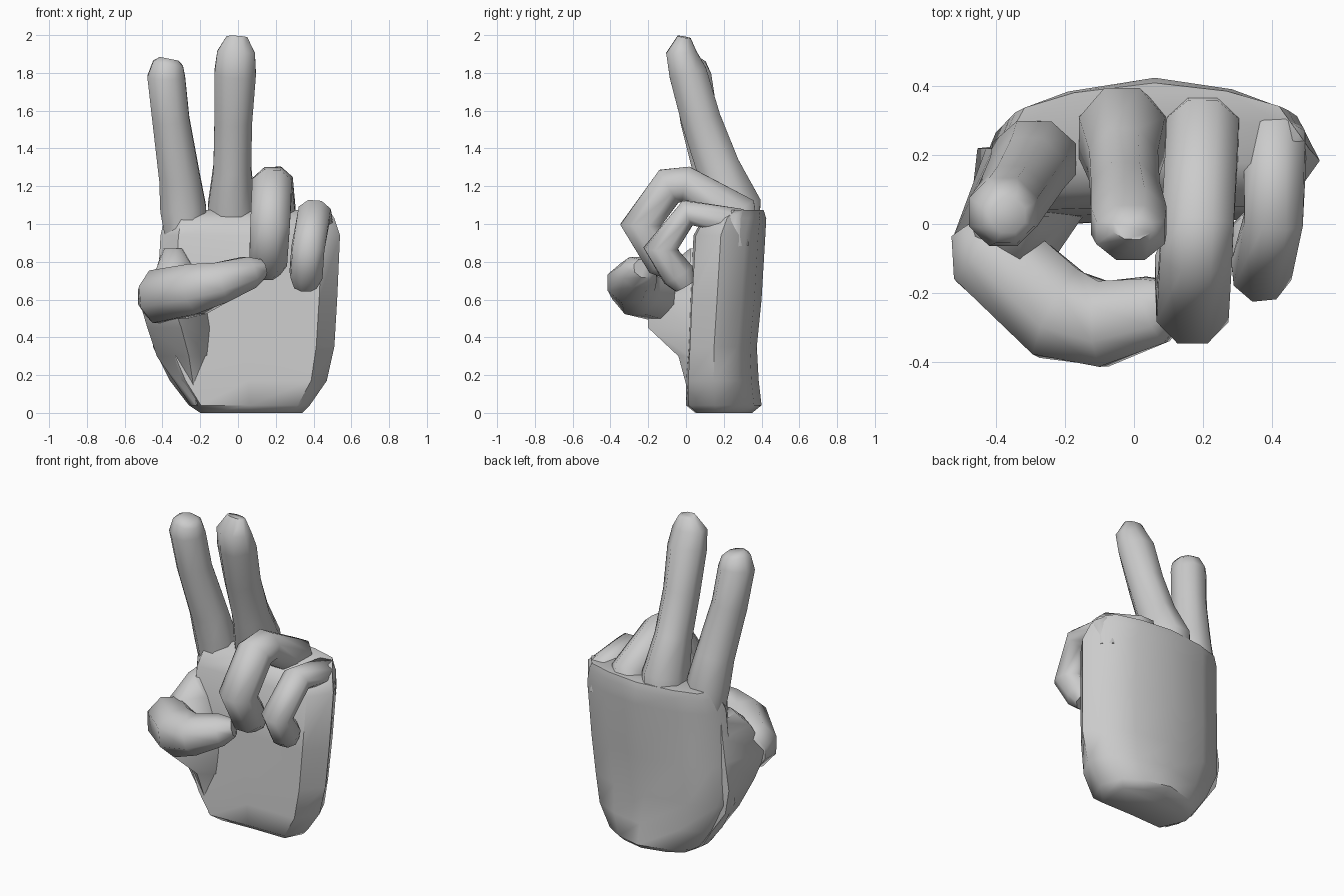
import bpy, bmesh, math
from mathutils import Vector

cube = bpy.data.objects.get("Cube")
if cube:
    bpy.data.objects.remove(cube)

grey = bpy.data.materials.new("plain grey")
grey.use_nodes = True
grey.diffuse_color = (0.6, 0.6, 0.6, 1)
grey.node_tree.nodes["Principled BSDF"].inputs["Base Color"].default_value = (0.6, 0.6, 0.6, 1)


def loft(name, rings, angle=62):
    """Skin a list of equal point rings and cap both ends."""
    bm = bmesh.new()
    rows = [[bm.verts.new(p) for p in ring] for ring in rings]
    n = len(rows[0])
    for a, b in zip(rows, rows[1:]):
        for i in range(n):
            j = (i + 1) % n
            bm.faces.new((a[i], a[j], b[j], b[i]))
    bm.faces.new(rows[0][::-1])
    bm.faces.new(rows[-1])
    bmesh.ops.recalc_face_normals(bm, faces=bm.faces)
    mesh = bpy.data.meshes.new(name)
    bm.to_mesh(mesh)
    bm.free()
    mesh.materials.append(grey)
    obj = bpy.data.objects.new(name, mesh)
    bpy.context.collection.objects.link(obj)
    bpy.ops.object.select_all(action='DESELECT')
    obj.select_set(True)
    bpy.context.view_layer.objects.active = obj
    bpy.ops.object.shade_smooth_by_angle(angle=math.radians(angle))


def digit(name, path, side=(1, 0, 0)):
    """Eight-sided tube; each path row is x, y, z, half width, half depth."""
    pts = [Vector(p[:3]) for p in path]
    rings = []
    for i, p in enumerate(path):
        before = (pts[i] - pts[max(i - 1, 0)]).normalized()
        after = (pts[min(i + 1, len(pts) - 1)] - pts[i]).normalized()
        t = (before + after).normalized()
        s = Vector(side)
        s = (s - t * s.dot(t)).normalized()
        u = t.cross(s)
        ring = []
        for k in range(8):
            a = math.radians(22.5 + 45 * k)
            ring.append(pts[i] + s * math.cos(a) * p[3] * 1.08 + u * math.sin(a) * p[4] * 1.08)
        rings.append(ring)
    loft(name, rings)


# Palm: one outline stretched to each level (z, left, right, front, back)
outline = [(.1, 0), (.5, .03), (.9, .03), (1, .38), (.93, .72),
           (.75, .9), (.5, 1), (.22, .88), (.05, .7), (0, .38)]
levels = [(0, -.20, .34, .05, .35), (.04, -.26, .38, 0, .40),
          (.17, -.36, .47, 0, .385), (.35, -.45, .51, .01, .375),
          (.6, -.43, .525, .02, .40), (.94, -.41, .54, .04, .42),
          (1.03, -.39, .51, .09, .425), (1.075, -.36, .48, .17, .41)]
loft("palm", [[(l + (r - l) * u, f + (b - f) * v, z) for u, v in outline]
              for z, l, r, f, b in levels], 50)

# Raised fingers
digit("index_finger", [
    (-.28, .2, .9, .1, .1), (-.29, .19, 1.08, .122, .11),
    (-.31, .15, 1.25, .108, .105), (-.355, .07, 1.55, .098, .1),
    (-.38, .035, 1.78, .1, .1), (-.37, .025, 1.85, .08, .08),
    (-.365, .025, 1.875, .05, .05)])
digit("middle_finger", [
    (-.03, .27, .96, .13, .12), (-.035, .25, 1.09, .125, .15),
    (-.03, .17, 1.3, .1, .115), (-.025, .08, 1.55, .1, .105),
    (-.015, .01, 1.8, .11, .1), (-.01, -.025, 1.91, .1, .08),
    (-.005, -.01, 1.99, .055, .035)])

# Curled fingers
digit("ring_finger", [
    (.2, .3, .9, .1, .09), (.2, .27, 1.06, .105, .11),
    (.185, .0, 1.21, .105, .095), (.18, -.09, 1.2, .105, .1),
    (.17, -.24, .995, .105, .108), (.16, -.12, .81, .1, .1),
    (.155, -.05, .755, .07, .065)])
digit("little_finger", [
    (.41, .25, .88, .08, .08), (.41, .24, 1.02, .09, .085),
    (.405, .01, 1.06, .085, .07), (.37, -.135, .87, .085, .088),
    (.36, -.04, .73, .085, .085), (.355, -.005, .67, .06, .055)],
    side=(1, .1, 0))

# Thumb base: wedge from the wrist and palm edge out to the thumb joint
# (z, inner x, front x, front y, outer x, outer y, back x)
wedge = [(.04, -.2, -.22, .03, -.25, .1, -.25), (.3, -.14, -.26, -.04, -.43, .08, -.43),
         (.45, -.13, -.3, -.2, -.48, 0, -.455), (.62, -.16, -.36, -.2, -.53, -.05, -.43),
         (.77, -.22, -.33, -.1, -.43, -.03, -.41), (.87, -.28, -.33, .02, -.39, .06, -.4)]
loft("thumb_base", [[(xi, .1, z), (xi - .02, .02, z), (xf, yf, z),
                     (xo, yo, z), (xb, .22, z), (-.2, .25, z)]
                    for z, xi, xf, yf, xo, yo, xb in wedge])

# Thumb folded across the palm
digit("thumb", [
    (-.47, .0, .61, .09, .07), (-.42, -.08, .615, .14, .13),
    (-.22, -.26, .655, .135, .14), (-.09, -.29, .69, .11, .125),
    (.06, -.25, .745, .085, .1), (.125, -.22, .765, .05, .06)],
    side=(0, 0, 1))
